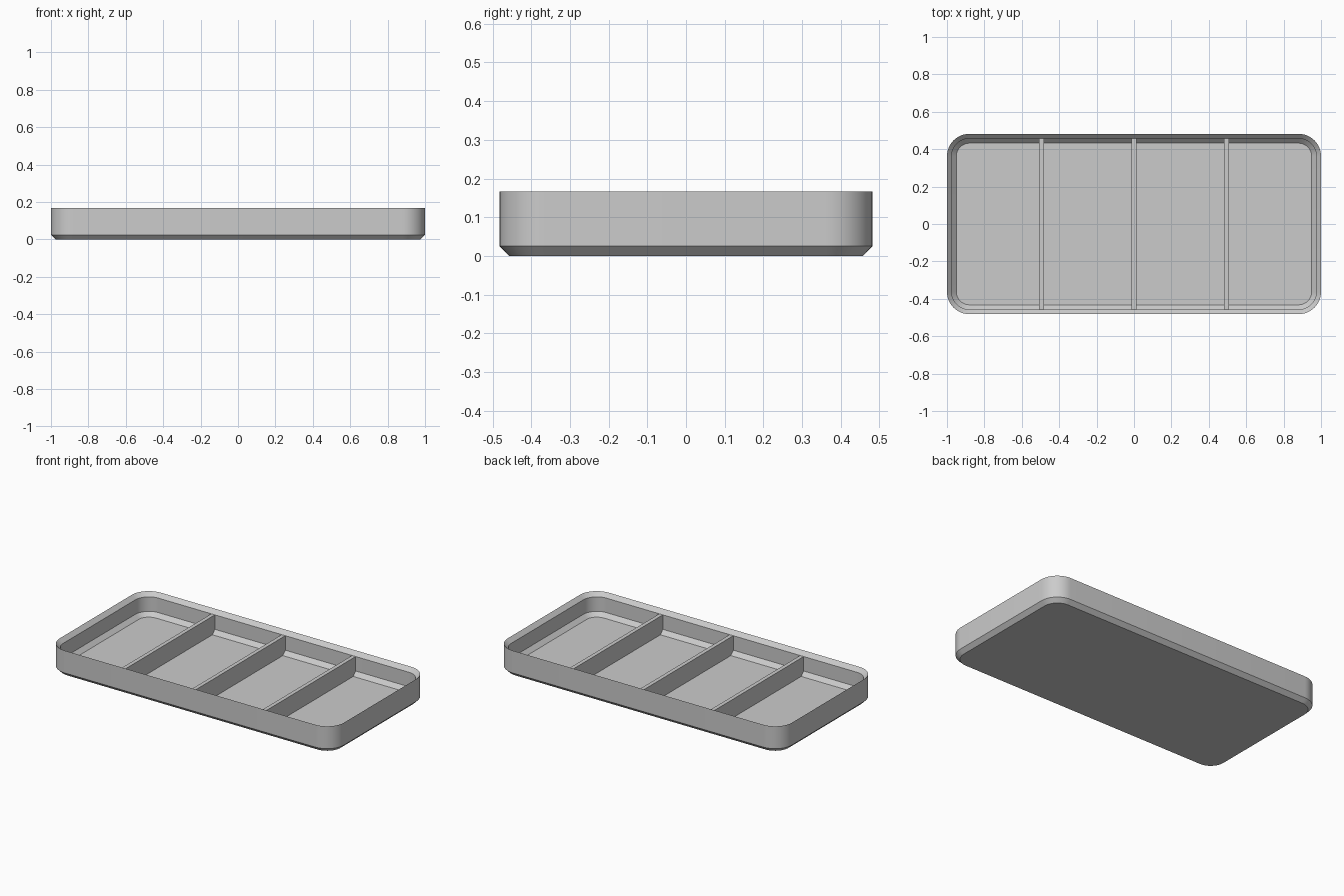
import bpy
import bmesh
import math

HALF_X, HALF_Y, RADIUS = 1.0, 0.482, 0.12
HEIGHT, STEP = 0.167, 0.025      # overall height; wall, floor and chamfer size
ARC = 12                         # segments per rounded corner

cube = bpy.data.objects.get("Cube")
if cube:
    bpy.data.objects.remove(cube, do_unlink=True)

grey = bpy.data.materials.new("light_grey")
grey.use_nodes = True
colour = (0.6, 0.6, 0.6, 1.0)
grey.diffuse_color = colour
grey.node_tree.nodes["Principled BSDF"].inputs["Base Color"].default_value = colour


def add_object(name, bm):
    bmesh.ops.recalc_face_normals(bm, faces=bm.faces)
    mesh = bpy.data.meshes.new(name)
    bm.to_mesh(mesh)
    bm.free()
    mesh.materials.append(grey)
    obj = bpy.data.objects.new(name, mesh)
    bpy.context.collection.objects.link(obj)
    return obj


def rounded_ring(bm, inset, z):
    """Rounded rectangle, offset inwards from the outer outline."""
    r = RADIUS - inset
    verts = []
    for corner, (sx, sy) in enumerate([(1, 1), (-1, 1), (-1, -1), (1, -1)]):
        for i in range(ARC + 1):
            a = (corner + i / ARC) * math.pi / 2
            verts.append(bm.verts.new((sx * (HALF_X - RADIUS) + r * math.cos(a),
                                       sy * (HALF_Y - RADIUS) + r * math.sin(a), z)))
    return verts


# Tray shell: (inset, z) section from the underside, over the rim, to the floor
section = [(STEP, 0), (0, STEP), (0, HEIGHT), (STEP, HEIGHT - STEP),
           (STEP, 2 * STEP), (2 * STEP, STEP)]
bm = bmesh.new()
rings = [rounded_ring(bm, inset, z) for inset, z in section]
for low, high in zip(rings, rings[1:]):
    for i in range(len(low)):
        j = (i + 1) % len(low)
        bm.faces.new((low[i], low[j], high[j], high[i]))
bm.faces.new(rings[0])
bm.faces.new(rings[-1])
tray = add_object("tray", bm)
bpy.ops.object.select_all(action="DESELECT")
tray.select_set(True)
bpy.context.view_layer.objects.active = tray
bpy.ops.object.shade_smooth_by_angle(angle=math.radians(30))


# Dividers: upright plates following the inner wall and its floor chamfer
def divider(name, x):
    wall = HALF_Y - STEP + 0.002
    foot = wall - STEP
    outline = [(-foot, STEP - 0.003), (foot, STEP - 0.003), (wall, 2 * STEP - 0.003),
               (wall, HEIGHT - STEP), (-wall, HEIGHT - STEP), (-wall, 2 * STEP - 0.003)]
    bm = bmesh.new()
    face = bm.faces.new([bm.verts.new((x - STEP / 2, y, z)) for y, z in outline])
    side = bmesh.ops.extrude_face_region(bm, geom=[face])["geom"]
    bmesh.ops.translate(bm, vec=(STEP, 0, 0),
                        verts=[v for v in side if isinstance(v, bmesh.types.BMVert)])
    add_object(name, bm)


for name, x in (("right_divider", -0.495), ("middle_divider", 0), ("left_divider", 0.495)):
    divider(name, x)
